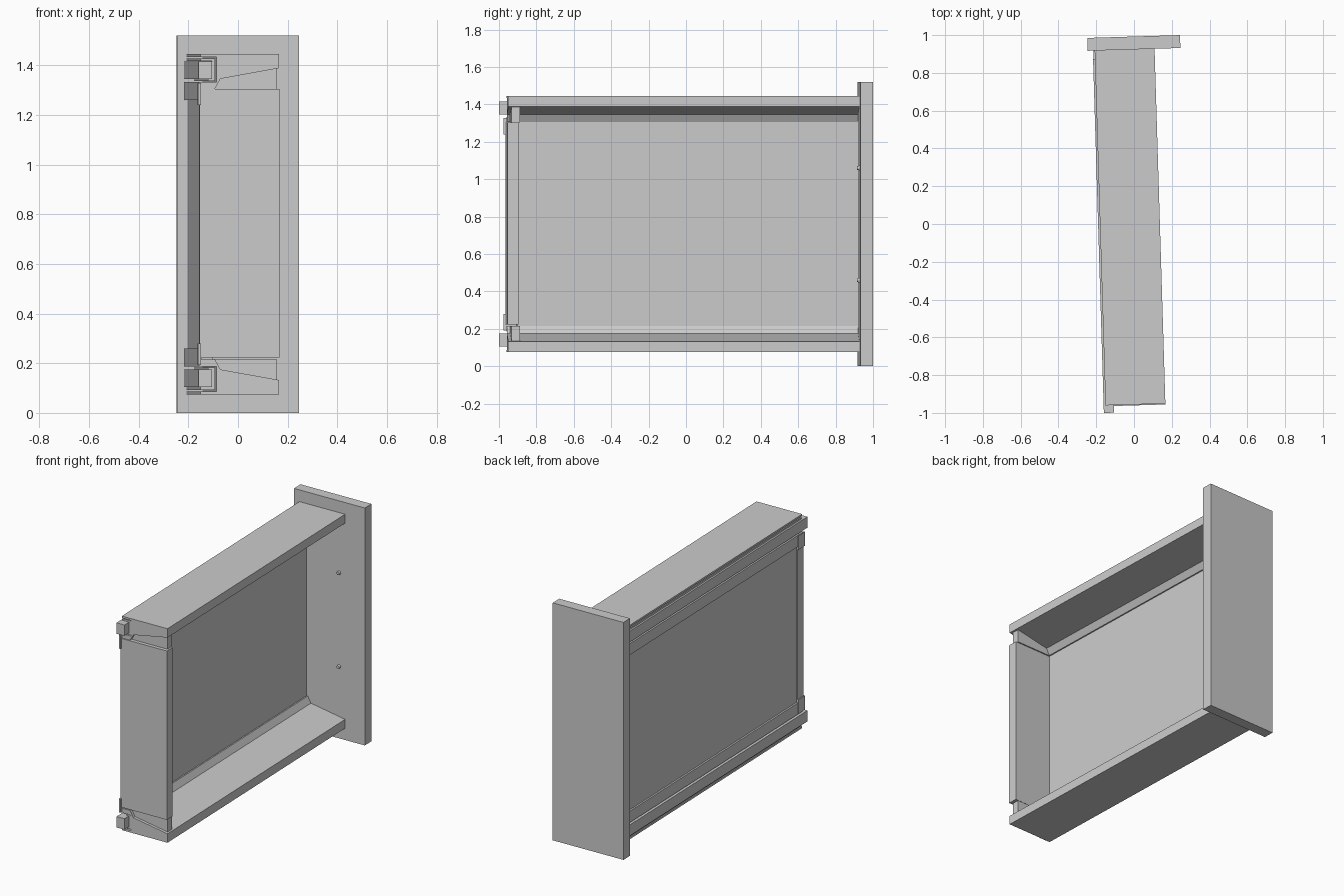
import bpy, bmesh, math
from mathutils import Matrix, Vector

if "Cube" in bpy.data.objects:
    bpy.data.objects.remove(bpy.data.objects["Cube"])

TILT = 0.0305   # the whole drawer is turned slightly about z
MID = 0.76      # height of the symmetry plane


def finish(name, bm, mirror=False):
    bmesh.ops.recalc_face_normals(bm, faces=bm.faces)
    me = bpy.data.meshes.new(name)
    bm.to_mesh(me)
    bm.free()
    ob = bpy.data.objects.new(name, me)
    bpy.context.collection.objects.link(ob)
    ob.location = (0, 0, MID)
    ob.rotation_euler = (0, 0, TILT)
    if mirror:
        m = ob.modifiers.new("Mirror", 'MIRROR')
        m.use_axis = (False, False, True)
        m.use_mirror_merge = False
    return ob


def extrude_y(name, profile, y0, y1, mirror=False):
    """Extrude an (x, z) profile along the drawer's length."""
    bm = bmesh.new()
    face = bm.faces.new([bm.verts.new((x, y0, z - MID)) for x, z in profile])
    new = bmesh.ops.extrude_face_region(bm, geom=[face])['geom']
    verts = [g for g in new if isinstance(g, bmesh.types.BMVert)]
    bmesh.ops.translate(bm, vec=Vector((0, y1 - y0, 0)), verts=verts)
    if not any(len(f.verts) > 2 and f.calc_center_median().y < y0 + 1e-5 for f in bm.faces):
        bm.faces.new([v for v in bm.verts if v not in verts])
    return finish(name, bm, mirror)


def box(name, x0, x1, y0, y1, z0, z1, mirror=False):
    return extrude_y(name, [(x0, z0), (x1, z0), (x1, z1), (x0, z1)], y0, y1, mirror)


# Face panel
box("front_panel", -0.217, 0.274, 0.924, 0.992, 0.0, 1.52)

# Side walls: tapered profile with a runner channel and a flange under the floor
extrude_y("side_walls", [
    (-0.180, 1.445), (0.137, 1.445), (0.137, 1.388), (-0.100, 1.345),
    (-0.122, 1.305), (-0.176, 1.305), (-0.176, 1.260), (-0.187, 1.260),
    (-0.187, 1.333), (-0.115, 1.333), (-0.115, 1.433), (-0.180, 1.433)],
    -0.955, 0.924, True)

# Floor and rear board
box("floor_board", -0.176, -0.130, -0.900, 0.924, 0.215, 1.305)
box("rear_board", -0.184, 0.137, -0.960, -0.900, 0.223, 1.304)

# Recessed connectors between rear board and side walls
extrude_y("rear_connectors", [(-0.122, 1.304), (0.126, 1.304), (0.126, 1.387),
                              (-0.100, 1.346)], -0.937, -0.892, True)
box("rear_hooks", -0.190, -0.178, -0.970, -0.900, 1.240, 1.328, True)

# Slide runners
box("runner_rails", -0.190, -0.135, -0.995, 0.880, 1.345, 1.415, True)
extrude_y("runner_brackets", [(-0.180, 1.427), (-0.121, 1.427), (-0.121, 1.337),
                              (-0.150, 1.337), (-0.150, 1.345), (-0.134, 1.345),
                              (-0.134, 1.416), (-0.180, 1.416)], -0.950, 0.880, True)

# Screw heads on the inner face of the front panel
bm = bmesh.new()
bmesh.ops.create_cone(bm, cap_ends=True, segments=12, radius1=0.013, radius2=0.010, depth=0.016,
                      matrix=Matrix.Translation((0.095, 0.919, 0.30))
                      @ Matrix.Rotation(math.pi / 2, 4, 'X'))
finish("panel_screws", bm, True)
